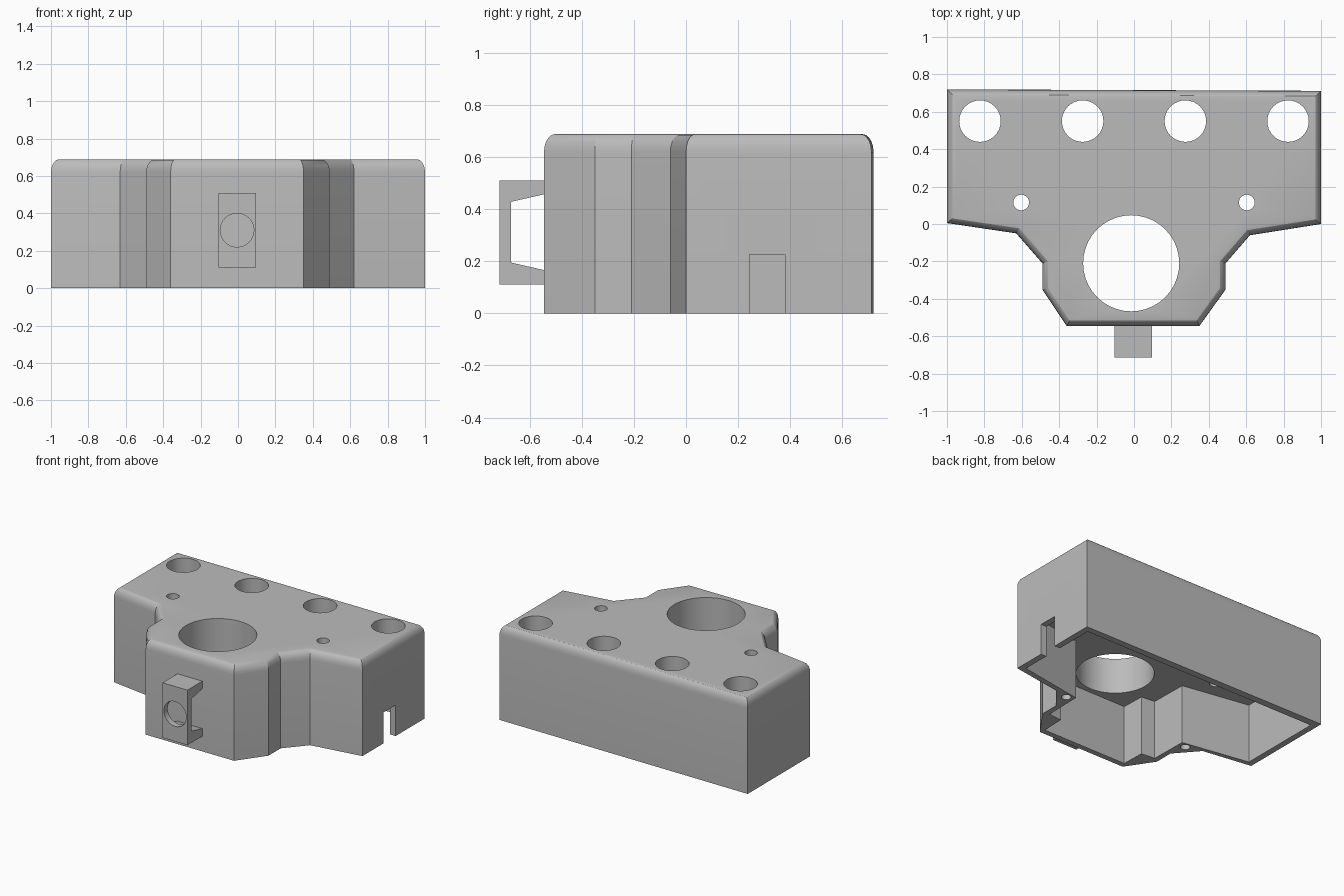
import bpy, bmesh, math
from mathutils import Vector, Matrix

cube = bpy.data.objects.get("Cube")
if cube:
    bpy.data.objects.remove(cube, do_unlink=True)

grey = bpy.data.materials.new("plain grey")
grey.use_nodes = True
grey.diffuse_color = (0.5, 0.5, 0.5, 1)
grey.node_tree.nodes["Principled BSDF"].inputs["Base Color"].default_value = (0.5, 0.5, 0.5, 1)


def make_object(name, bm):
    bmesh.ops.recalc_face_normals(bm, faces=bm.faces)
    mesh = bpy.data.meshes.new(name)
    bm.to_mesh(mesh)
    bm.free()
    mesh.materials.append(grey)
    obj = bpy.data.objects.new(name, mesh)
    bpy.context.collection.objects.link(obj)
    return obj


def inset(points, d):
    """Mitred inward offset of a counter-clockwise outline."""
    result = []
    for i, p in enumerate(points):
        a = (p - points[i - 1]).normalized()
        b = (points[(i + 1) % len(points)] - p).normalized()
        na, nb = Vector((-a.y, a.x)), Vector((-b.y, b.x))
        result.append(p + (na + nb) * d / (1 + na.dot(nb)))
    return result


def loft(name, outline, levels):
    """Stack the outline at (inset, height) levels and cap both ends."""
    bm = bmesh.new()
    pts = [Vector(p) for p in outline]
    rings = [[bm.verts.new((p.x, p.y, z)) for p in inset(pts, d)] for d, z in levels]
    n = len(pts)
    for low, high in zip(rings, rings[1:]):
        for i in range(n):
            j = (i + 1) % n
            bm.faces.new((low[i], low[j], high[j], high[i]))
    bm.faces.new(rings[0][::-1])
    bm.faces.new(rings[-1])
    return make_object(name, bm)


def cylinder(radius, depth, centre, sides=32, axis="Z"):
    bm = bmesh.new()
    turn = Matrix.Rotation(math.pi / 2, 4, "X") if axis == "Y" else Matrix()
    bmesh.ops.create_cone(bm, cap_ends=True, segments=sides, radius1=radius, radius2=radius,
                          depth=depth, matrix=Matrix.Translation(centre) @ turn)
    return make_object("cutter", bm)


def box(size, centre):
    bm = bmesh.new()
    bmesh.ops.create_cube(bm, size=1, matrix=Matrix.Translation(centre) @ Matrix.Diagonal((*size, 1)))
    return make_object("cutter", bm)


def cut(obj, cutter):
    cutter.hide_render = True
    mod = obj.modifiers.new("cut", "BOOLEAN")
    mod.operation, mod.solver, mod.object = "DIFFERENCE", "EXACT", cutter
    bpy.context.view_layer.objects.active = obj
    bpy.ops.object.modifier_apply(modifier=mod.name)
    bpy.data.objects.remove(cutter, do_unlink=True)


# Housing with a rounded top edge
outline = [(-1, 0.005), (-0.63, -0.05), (-0.49, -0.21), (-0.49, -0.35), (-0.36, -0.545),
           (0.35, -0.545), (0.49, -0.35), (0.49, -0.21), (0.62, -0.06), (1, 0),
           (1, 0.712), (-1, 0.72)]
top, drop, run, steps = 0.688, 0.068, 0.042, 5
rounding = [(run * (1 - math.cos(a)), top - drop * (1 - math.sin(a)))
            for a in (math.pi / 2 * i / steps for i in range(steps + 1))]
housing = loft("housing", outline, [(0, 0)] + rounding)

# Open cavity underneath
half = [(0.34, -0.505), (0.345, -0.335), (0.45, -0.325), (0.455, -0.05), (0.955, 0.035), (0.955, 0.665)]
cavity = half + [(-x, y) for x, y in reversed(half)]
cut(housing, loft("cutter", cavity, [(0, -0.1), (0, 0.43)]))

# Round openings through the top
cut(housing, cylinder(0.257, 1, (-0.015, -0.21, 0.6), 40))
for i in range(4):
    cut(housing, cylinder(0.111, 0.8, (0.549 * (i - 1.5), 0.55, 0.6)))
for side in (-1, 1):
    cut(housing, cylinder(0.042, 0.8, (0.603 * side, 0.115, 0.6), 24))
    # Blind screw hole in the lower rim
    cut(housing, cylinder(0.032, 0.6, (0.51 * side, -0.085, 0), 24))

# Cable slot in the left wall
cut(housing, box((0.2, 0.138, 0.45), (1, 0.312, 0)))

# Front bracket: a C profile extruded sideways
profile = [(-0.54, 0.11), (-0.715, 0.11), (-0.715, 0.51), (-0.54, 0.51),
           (-0.54, 0.458), (-0.672, 0.428), (-0.672, 0.195), (-0.54, 0.165)]
bm = bmesh.new()
face = bm.faces.new([bm.verts.new((-0.105, y, z)) for y, z in profile])
extruded = bmesh.ops.extrude_face_region(bm, geom=[face], use_keep_orig=True)
bmesh.ops.translate(bm, vec=(0.2, 0, 0),
                    verts=[v for v in extruded["geom"] if isinstance(v, bmesh.types.BMVert)])
bracket = make_object("front_bracket", bm)
cut(bracket, cylinder(0.09, 0.12, (-0.005, -0.69, 0.31), 32, "Y"))

# Smooth the round surfaces, keep the edges sharp
for obj in (housing, bracket):
    bpy.ops.object.select_all(action="DESELECT")
    obj.select_set(True)
    bpy.context.view_layer.objects.active = obj
    bpy.ops.object.shade_smooth_by_angle(angle=math.radians(25))
